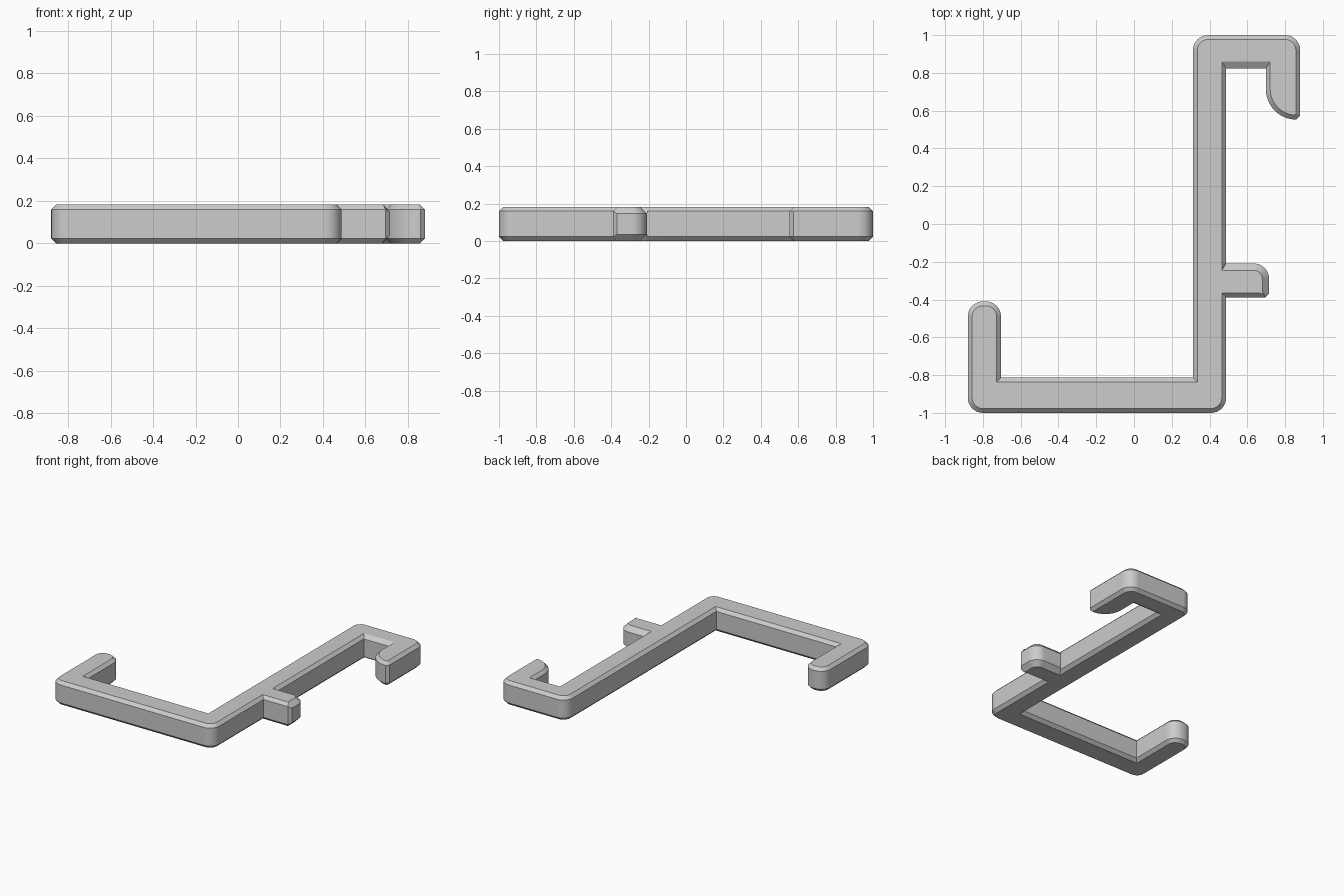
import bpy, bmesh, math
from mathutils import Vector

cube = bpy.data.objects.get("Cube")
if cube:
    bpy.data.objects.remove(cube, do_unlink=True)

HEIGHT = 0.183
THIN, WIDE = 0.023, 0.036   # chamfer sizes

# Outline corners, counter-clockwise:
# x, y, fillet radius, fillet segments, chamfer inset of next edge, chamfer drop
CORNERS = [
    (-0.88, -1.0, 0.08, 8, THIN, THIN),      # lower arm, outer side
    (0.488, -1.0, 0.08, 8, THIN, THIN),
    (0.488, -0.389, 0, 0, THIN, THIN),       # peg
    (0.694, -0.389, 0, 0, THIN, THIN),
    (0.715, -0.368, 0, 0, WIDE, WIDE),
    (0.715, -0.209, 0.08, 8, WIDE, WIDE),
    (0.488, -0.209, 0, 0, THIN, WIDE),
    (0.488, -0.205, 0, 0, THIN, THIN),       # upper hook, inner side
    (0.488, 0.823, 0, 0, WIDE, THIN),
    (0.698, 0.823, 0, 0, THIN, THIN),
    (0.698, 0.553, 0.161, 12, THIN, THIN),   # rounded hook tip
    (0.88, 0.553, 0.021, 1, THIN, THIN),
    (0.88, 1.0, 0.08, 8, THIN, THIN),
    (0.312, 1.0, 0.08, 8, THIN, THIN),
    (0.312, -0.813, 0, 0, THIN, THIN),       # lower arm, inner side
    (-0.704, -0.813, 0, 0, THIN, THIN),
    (-0.704, -0.41, 0.08, 8, THIN, THIN),    # upturned end
    (-0.88, -0.41, 0.08, 8, THIN, THIN),
]


def rounded_outline(corners):
    """Replace each square corner that has a radius with an arc."""
    points = []
    for i, (x, y, r, segs, inset, drop) in enumerate(corners):
        p = Vector((x, y))
        before = (Vector(corners[i - 1][:2]) - p).normalized()
        after = (Vector(corners[(i + 1) % len(corners)][:2]) - p).normalized()
        centre = p + (before + after) * r
        for k in range(segs + 1):
            a = math.pi / 2 * k / max(segs, 1)
            q = centre - (after * math.cos(a) + before * math.sin(a)) * r
            if points and (points[-1][0] - q).length < 0.002:
                points.pop()
            points.append((q, inset, drop))
    return points


def inset_point(points, i):
    """Meet the two neighbouring edges after moving each one inward."""
    p, d_next, _ = points[i]
    prev, d_prev, _ = points[i - 1]
    nxt = points[(i + 1) % len(points)][0]
    e1, e2 = (p - prev).normalized(), (nxt - p).normalized()
    n1, n2 = Vector((-e1.y, e1.x)), Vector((-e2.y, e2.x))
    det = n1.x * n2.y - n1.y * n2.x
    if abs(det) < 0.001:
        return p + n1 * d_prev
    return p + Vector((d_prev * n2.y - d_next * n1.y,
                       d_next * n1.x - d_prev * n2.x)) / det


# Chamfered bar built from four stacked loops
outline = rounded_outline(CORNERS)
inner = [inset_point(outline, i) for i in range(len(outline))]
bm = bmesh.new()
loops = [
    [bm.verts.new((q.x, q.y, 0)) for q in inner],
    [bm.verts.new((p.x, p.y, drop)) for p, _, drop in outline],
    [bm.verts.new((p.x, p.y, HEIGHT - drop)) for p, _, drop in outline],
    [bm.verts.new((q.x, q.y, HEIGHT)) for q in inner],
]
count = len(outline)
for low, high in zip(loops, loops[1:]):
    for i in range(count):
        j = (i + 1) % count
        bm.faces.new((low[i], low[j], high[j], high[i]))

# Flat top and bottom, which need normals before they are triangulated
caps = [bm.faces.new(loops[0][::-1]), bm.faces.new(loops[-1])]
bm.normal_update()
bmesh.ops.triangulate(bm, faces=caps)
mesh = bpy.data.meshes.new("double_hook")
bm.to_mesh(mesh)
bm.free()

hook = bpy.data.objects.new("double_hook", mesh)
bpy.context.collection.objects.link(hook)

# Plain grey plastic
COLOUR = (0.604, 0.604, 0.604, 1)
grey = bpy.data.materials.new("light_grey")
grey.use_nodes = True
grey.diffuse_color = COLOUR
grey.node_tree.nodes["Principled BSDF"].inputs["Base Color"].default_value = COLOUR
mesh.materials.append(grey)

# Smooth fillets beside flat walls
bpy.ops.object.select_all(action='DESELECT')
hook.select_set(True)
bpy.context.view_layer.objects.active = hook
bpy.ops.object.shade_smooth_by_angle(angle=math.radians(25))
weighted = hook.modifiers.new("flat_walls", 'WEIGHTED_NORMAL')
weighted.keep_sharp = True
